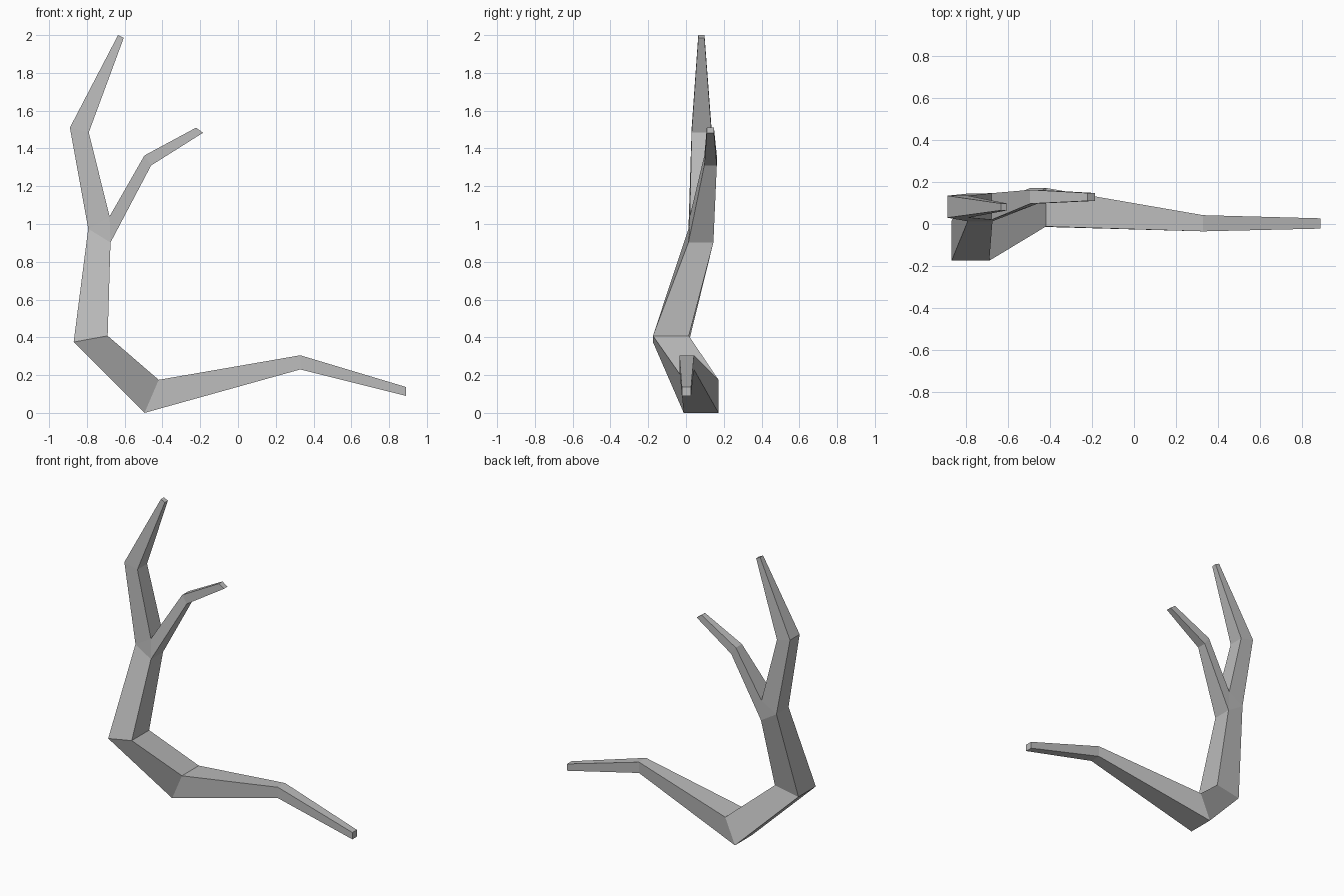
import bpy
import bmesh

cube = bpy.data.objects.get("Cube")
if cube:
    bpy.data.objects.remove(cube, do_unlink=True)

bark = bpy.data.materials.new("grey_bark")
bark.use_nodes = True
grey = (0.5, 0.5, 0.5, 1)
bark.diffuse_color = grey
bark.node_tree.nodes["Principled BSDF"].inputs["Base Color"].default_value = grey

bm = bmesh.new()


def edge(x, z, front, back):
    """One corner of the limb outline, as a front and a back vertex."""
    return [bm.verts.new((x, y, z)) for y in (front, back)]


def section(outer, inner, front, back):
    """Four-sided cross-section from its outer and inner corners."""
    return edge(*outer, front, back), edge(*inner, front, back)


def loop(sec):
    (a, b), (c, d) = sec
    return [a, b, d, c]


def limb(sections):
    """Skin consecutive cross-sections with quads."""
    for s, t in zip(sections, sections[1:]):
        p, q = loop(s), loop(t)
        for i in range(4):
            j = (i + 1) % 4
            bm.faces.new((p[i], p[j], q[j], q[i]))


# Low limb and trunk, from the low tip up to the fork
low_tip = section((0.89, 0.09), (0.89, 0.137), -0.022, 0.027)
low_bend = section((0.33, 0.23), (0.33, 0.305), -0.035, 0.042)
elbow = section((-0.495, 0.0), (-0.42, 0.175), -0.012, 0.172)
knee = section((-0.87, 0.375), (-0.69, 0.408), -0.175, 0.015)
fork = section((-0.793, 0.975), (-0.675, 0.902), 0.013, 0.145)
limb([low_tip, low_bend, elbow, knee, fork])

# Fork crotch: closing triangles, then the two upper limbs
outer, inner = fork
crotch = edge(-0.68, 1.04, 0.02, 0.147)
for side in range(2):
    bm.faces.new((outer[side], inner[side], crotch[side]))

tall_bend = section((-0.89, 1.51), (-0.79, 1.485), 0.03, 0.135)
tall_tip = section((-0.635, 2.0), (-0.605, 1.985), 0.065, 0.098)
limb([(outer, crotch), tall_bend, tall_tip])

twig_bend = section((-0.46, 1.31), (-0.495, 1.363), 0.097, 0.163)
twig_tip = section((-0.185, 1.483), (-0.222, 1.51), 0.11, 0.148)
limb([(inner, crotch), twig_bend, twig_tip])

# End caps
for tip in (low_tip, tall_tip, twig_tip):
    bm.faces.new(loop(tip))

bmesh.ops.recalc_face_normals(bm, faces=bm.faces[:])
mesh = bpy.data.meshes.new("branch")
bm.to_mesh(mesh)
bm.free()
mesh.materials.append(bark)
branch = bpy.data.objects.new("branch", mesh)
bpy.context.collection.objects.link(branch)
